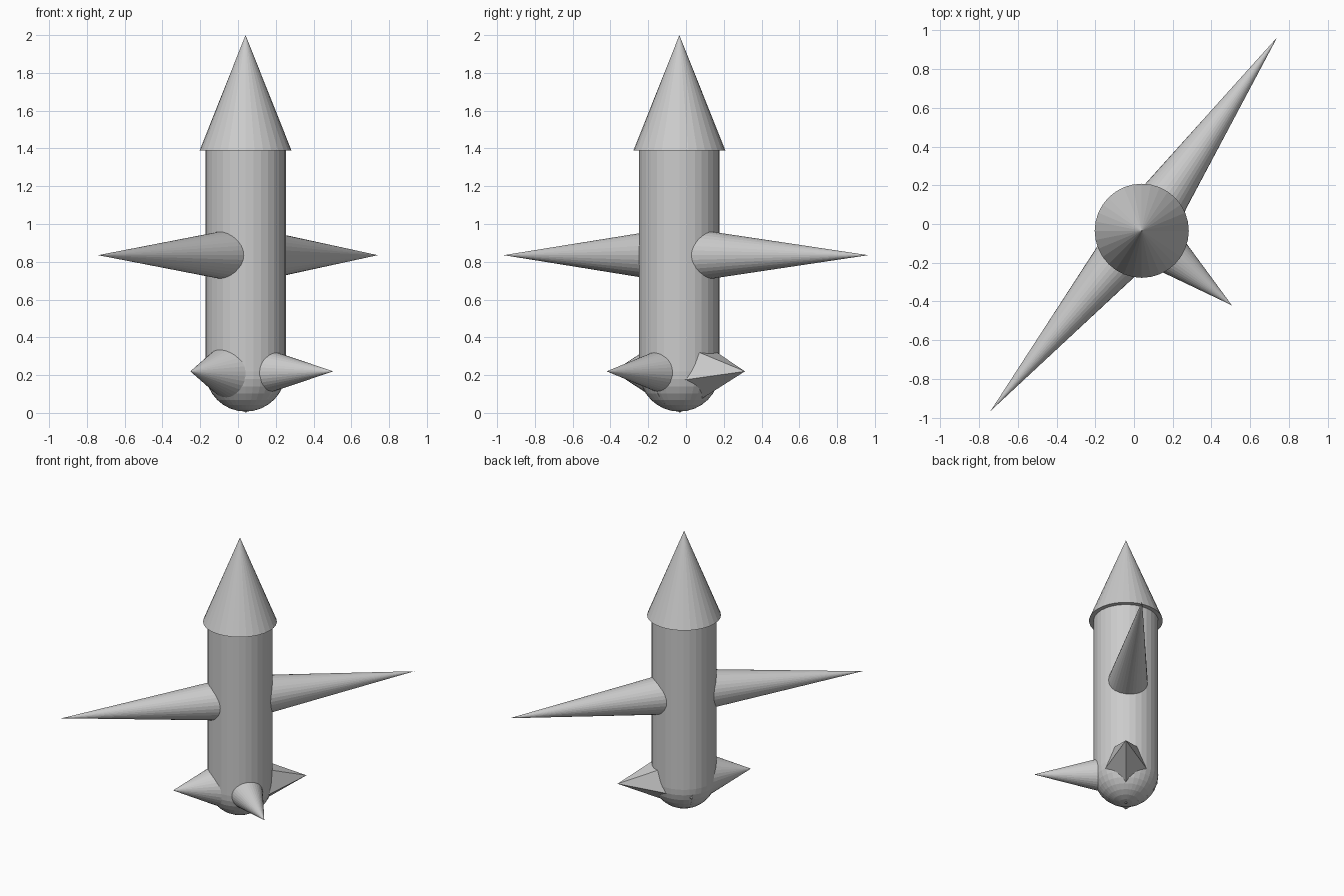
import bpy, bmesh
from math import sin, cos, pi, radians
from mathutils import Vector

cube = bpy.data.objects.get("Cube")
if cube:
    bpy.data.objects.remove(cube, do_unlink=True)

grey = bpy.data.materials.new("plain_grey")
grey.use_nodes = True
colour = (0.6, 0.6, 0.6, 1)
grey.diffuse_color = colour
grey.node_tree.nodes["Principled BSDF"].inputs["Base Color"].default_value = colour

AXIS = Vector((0.04, -0.035, 0))
BODY_R = 0.213
LOW, MID, TOP = 0.22, 0.835, 1.39


def finish(name, bm):
    bmesh.ops.recalc_face_normals(bm, faces=bm.faces)
    mesh = bpy.data.meshes.new(name)
    bm.to_mesh(mesh)
    bm.free()
    mesh.materials.append(grey)
    obj = bpy.data.objects.new(name, mesh)
    bpy.context.collection.objects.link(obj)
    return obj


def cone(name, base, tip, radius, sides=32):
    """Closed cone from base centre to tip, with one base corner lowest."""
    along = (tip - base).normalized()
    up = Vector((1, 0, 0)) if abs(along.z) > 0.9 else Vector((0, 0, 1))
    side = along.cross(up)
    bm = bmesh.new()
    ring = []
    for i in range(sides):
        a = 2 * pi * i / sides
        ring.append(bm.verts.new(base + radius * (side * sin(a) - up * cos(a))))
    apex = bm.verts.new(tip)
    bm.faces.new(ring)
    for i in range(sides):
        bm.faces.new((ring[i], ring[(i + 1) % sides], apex))
    return finish(name, bm)


def spike(name, z, degrees, length, radius, sides=32):
    """Horizontal cone growing out of the body axis."""
    base = AXIS + Vector((0, 0, z))
    a = radians(degrees)
    cone(name, base, base + length * Vector((cos(a), sin(a), 0)), radius, sides)


# Body tube
bm = bmesh.new()
bmesh.ops.create_cone(bm, cap_ends=True, segments=32, radius1=BODY_R,
                      radius2=BODY_R, depth=TOP - LOW)
finish("body", bm).location = AXIS + Vector((0, 0, (TOP + LOW) / 2))

# Rounded tail
bm = bmesh.new()
bmesh.ops.create_uvsphere(bm, u_segments=32, v_segments=16, radius=BODY_R)
finish("round_tail", bm).location = AXIS + Vector((0, 0, LOW))

# Nose
cone("nose_cone", AXIS + Vector((0, 0, TOP)), AXIS + Vector((0, 0, 2)), 0.243)

# Long side spikes
spike("front_wing", MID, 230, 1.214, 0.15)
spike("back_wing", MID, 55, 1.22, 0.15)

# Short tail fins, the back one five-sided
spike("front_right_fin", LOW, 230, 0.455, 0.213)
spike("front_left_fin", LOW, -39.6, 0.604, 0.152)
spike("back_fin", LOW, 50, 0.453, 0.22, sides=5)
